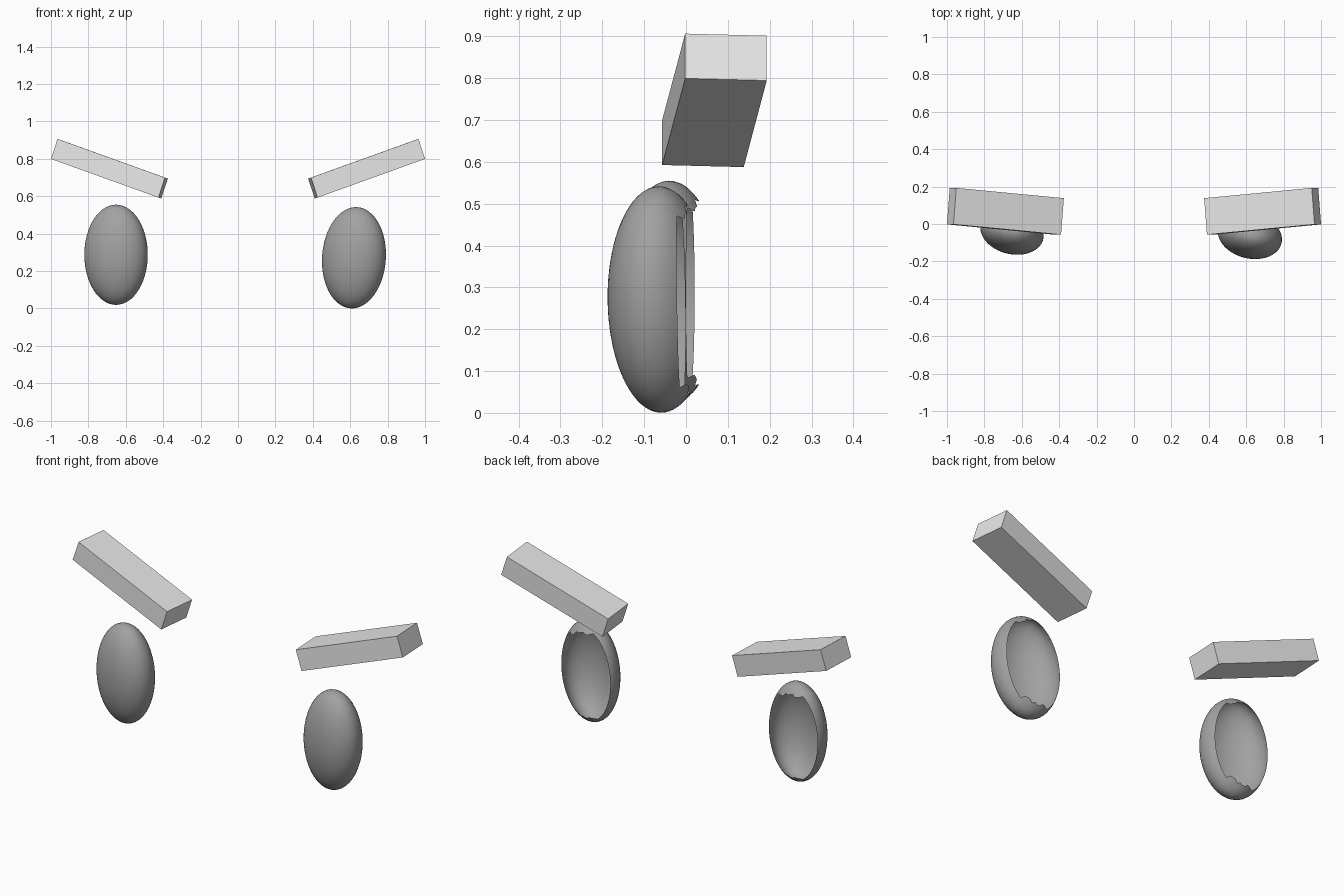
import bpy, bmesh
from math import sin, cos, pi, radians
from mathutils import Matrix, Vector

cube = bpy.data.objects.get("Cube")
if cube:
    bpy.data.objects.remove(cube, do_unlink=True)


def make_material(name, value):
    mat = bpy.data.materials.new(name)
    mat.use_nodes = True
    colour = (value, value, value, 1)
    mat.diffuse_color = colour
    mat.node_tree.nodes["Principled BSDF"].inputs["Base Color"].default_value = colour
    return mat


light_grey = make_material("light grey", 0.8)
mid_grey = make_material("mid grey", 0.36)


def finish(bm, name, mat, smooth=False):
    mesh = bpy.data.meshes.new(name)
    for face in bm.faces:
        face.smooth = smooth
    bm.to_mesh(mesh)
    bm.free()
    mesh.materials.append(mat)
    obj = bpy.data.objects.new(name, mesh)
    bpy.context.collection.objects.link(obj)
    return obj


def rim_angle(a, i):
    """Polar angle where the open shell ends, deeper at the top and bottom."""
    tab = 10 if abs(sin(a)) > 0.9 else 0
    chip = 2 * sin(i * 2.4) if tab else 0
    return radians(114 + 14 * cos(a) + tab + chip)


def eye(name, centre, radii, roll, segments=64, rings=24):
    """Egg-shaped shell, closed at the front and open at the back."""
    bm = bmesh.new()
    rx, ry, rz = radii
    pole = bm.verts.new((0, -ry, 0))
    loops = []
    for k in range(1, rings + 1):
        loop = []
        for i in range(segments):
            a = 2 * pi * i / segments
            p = rim_angle(a, i) * k / rings
            loop.append(bm.verts.new((rx * sin(p) * cos(a), -ry * cos(p), rz * sin(p) * sin(a))))
        loops.append(loop)
    for i in range(segments):
        j = (i + 1) % segments
        bm.faces.new((pole, loops[0][i], loops[0][j]))
        for inner, outer in zip(loops, loops[1:]):
            bm.faces.new((inner[i], outer[i], outer[j], inner[j]))
    turn = Matrix.Rotation(-0.24, 4, "Z") @ Matrix.Rotation(roll, 4, "Y")
    bm.transform(Matrix.Translation(centre) @ turn)
    return finish(bm, name, mid_grey, True)


def brow(name, side):
    """Slanted bar, higher at its outer end."""
    length = Vector((0.575, 0.055, 0.207))
    depth = Vector((-0.015, 0.195, -0.005))
    height = Vector((-0.035, 0, 0.107))
    frame = Matrix((length, depth, height)).transposed().to_4x4()
    bm = bmesh.new()
    bmesh.ops.create_cube(bm, size=1)
    bm.transform(Matrix.Translation((0.6875, 0.068, 0.747)) @ frame)
    bm.transform(Matrix.Diagonal((side, 1, 1, 1)))
    bmesh.ops.recalc_face_normals(bm, faces=bm.faces[:])
    return finish(bm, name, light_grey)


eye("left_eye", (0.62, -0.062, 0.271), (0.173, 0.122, 0.271), 0.07)
eye("right_eye", (-0.652, -0.04, 0.287), (0.172, 0.121, 0.268), 0.0)
brow("left_brow", 1)
brow("right_brow", -1)
